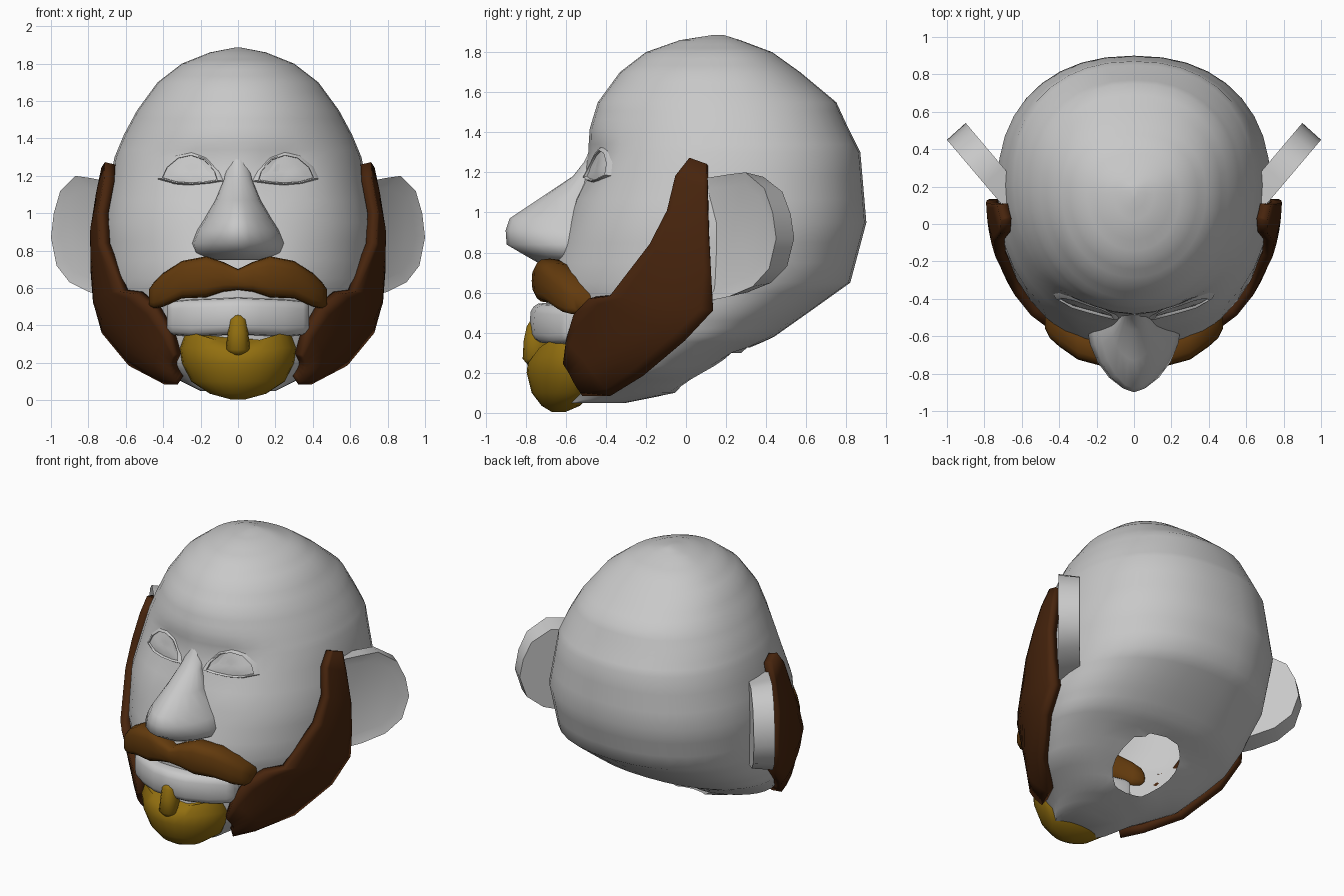
import bpy, bmesh, math

cube = bpy.data.objects.get("Cube")
if cube:
    bpy.data.objects.remove(cube, do_unlink=True)


def material(name, color):
    m = bpy.data.materials.new(name)
    m.use_nodes = True
    m.diffuse_color = (*color, 1)
    m.node_tree.nodes["Principled BSDF"].inputs["Base Color"].default_value = (*color, 1)
    return m


GREY = material("pale grey", (0.58, 0.58, 0.58))
DARK = material("dark brown", (0.064, 0.018, 0.004))
BROWN = material("chestnut brown", (0.125, 0.043, 0.004))
GOLD = material("dark gold", (0.29, 0.16, 0.005))


def finish(name, bm, mat, sharp=60, mirror=False, solid=0):
    if not solid:
        bmesh.ops.recalc_face_normals(bm, faces=bm.faces)
    me = bpy.data.meshes.new(name)
    bm.to_mesh(me)
    bm.free()
    me.materials.append(mat)
    me.shade_smooth()
    me.set_sharp_from_angle(angle=math.radians(sharp))
    ob = bpy.data.objects.new(name, me)
    bpy.context.collection.objects.link(ob)
    if solid:
        mod = ob.modifiers.new("thickness", "SOLIDIFY")
        mod.thickness, mod.offset = solid, 1
    if mirror:
        ob.modifiers.new("mirror", "MIRROR")


def loft(rings, closed=True, caps=True):
    bm = bmesh.new()
    vs = [[bm.verts.new(p) for p in r] for r in rings]
    n = len(rings[0])
    for a, b in zip(vs, vs[1:]):
        for i in range(n if closed else n - 1):
            j = (i + 1) % n
            bm.faces.new((a[i], a[j], b[j], b[i]))
    if caps:
        bm.faces.new(vs[0])
        bm.faces.new(vs[-1])
    return bm


def power(v, e):
    return math.copysign(abs(v) ** e, v)


def ring(z, w, yw, yf, yb, p, n=36):
    # horizontal section: half width w at yw, front yf, back yb
    pts = []
    for i in range(n):
        a = 2 * math.pi * i / n
        c, s = math.cos(a), math.sin(a)
        q = 2 / (2.25 if s > 0 else p)
        depth = yb - yw if s > 0 else yw - yf
        pts.append((w * power(c, q), yw + depth * power(s, q), z))
    return pts


# Head sections: z, half width, widest y, front y, back y, front roundness
HEAD = [
    (0.05, 0.20, -0.50, -0.66, -0.30, 1.6), (0.10, 0.30, -0.35, -0.70, -0.05, 1.6),
    (0.20, 0.52, -0.20, -0.72, 0.10, 1.55), (0.30, 0.61, -0.08, -0.71, 0.27, 1.6),
    (0.38, 0.67, 0.00, -0.70, 0.44, 1.65), (0.50, 0.71, 0.05, -0.70, 0.61, 1.75),
    (0.65, 0.725, 0.10, -0.69, 0.82, 2), (0.95, 0.73, 0.20, -0.59, 0.90, 2.3),
    (1.30, 0.66, 0.21, -0.49, 0.87, 2.1), (1.42, 0.61, 0.20, -0.48, 0.81, 2),
    (1.55, 0.54, 0.18, -0.44, 0.75, 2), (1.70, 0.43, 0.16, -0.33, 0.57, 2),
    (1.80, 0.30, 0.16, -0.20, 0.43, 2), (1.86, 0.15, 0.16, -0.03, 0.27, 2),
    (1.885, 0.02, 0.16, 0.13, 0.19, 2),
]


def section(z):
    for a, b in zip(HEAD, HEAD[1:]):
        if z <= b[0]:
            t = max(0, (z - a[0]) / (b[0] - a[0]))
            return [u + (v - u) * t for u, v in zip(a, b)]
    return list(HEAD[-1])


def socket(x, z):
    return 0.05 * math.exp(-((abs(x) - 0.22) / 0.14) ** 2 - ((z - 1.22) / 0.1) ** 2)


def side_x(y, z):
    _, w, yw, yf, yb, p = section(z)
    t, q = ((yw - y) / (yw - yf), p) if y < yw else ((y - yw) / (yb - yw), 2.25)
    return w * max(0, 1 - t ** q) ** (1 / q)


def front_y(x, z):
    _, w, yw, yf, _, p = section(z)
    return yw - (yw - yf) * (1 - (abs(x) / w) ** p) ** (1 / p) + socket(x, z)


heights = [a[0] + (b[0] - a[0]) * k / 3 for a, b in zip(HEAD, HEAD[1:]) for k in range(3)]
bm = loft([ring(*section(z)) for z in heights + [HEAD[-1][0]]])
for v in bm.verts:
    if v.co.y < 0:
        v.co.y += socket(v.co.x, v.co.z)


# Neck opening in the underside, its rim drawn to an oval
def oval(c):
    return math.hypot(c.x / 0.22, (c.y - 0.12) / 0.2)


hole = []
for f in bm.faces:
    c = f.calc_center_median()
    if c.z < 0.4 and oval(c) < 1:
        hole.append(f)
bmesh.ops.delete(bm, geom=hole, context="FACES")
for v in bm.verts:
    if v.is_boundary:
        r = oval(v.co)
        v.co.x /= r
        v.co.y = 0.12 + (v.co.y - 0.12) / r
finish("head", bm, GREY)

# Nose
nose = [(1.32, 0.04, -0.475), (1.25, 0.06, -0.51), (1.18, 0.075, -0.565), (1.07, 0.12, -0.73),
        (0.97, 0.18, -0.88), (0.91, 0.22, -0.90), (0.84, 0.25, -0.895),
        (0.79, 0.235, -0.81), (0.75, 0.16, -0.74)]
finish("nose", loft([ring(z, w, max(-0.56, yf + 0.05), yf, -0.35, 1.7, 20)
                     for z, w, yf in nose]), GREY)

# Eyes: an almond eyeball with a low lid rim
almond = [(0.11, 1.18), (0.125, 1.225), (0.18, 1.285), (0.25, 1.31), (0.32, 1.295),
          (0.38, 1.245), (0.405, 1.19), (0.33, 1.168), (0.25, 1.162), (0.17, 1.168)]


def eye_ring(scale, out):
    pts = []
    for x, z in almond:
        x, z = 0.258 + (x - 0.258) * scale, 1.225 + (z - 1.225) * scale
        pts.append((x, front_y(x, z) - out, z))
    return pts


finish("eyeballs", loft([eye_ring(s, o) for s, o in
                         ((1.02, 0.0), (0.7, 0.012), (0.35, 0.02), (0.05, 0.022))]),
       GREY, mirror=True)
finish("eyelids", loft([eye_ring(s, o) for s, o in
                        ((0.98, 0.0), (1.0, 0.014), (1.08, 0.014), (1.22, -0.008))],
                       caps=False), GREY, mirror=True)

# Ears: thick angled plates with a shallow cup
outline = [(0.64, 1.16), (0.8, 1.19), (0.87, 1.2), (0.95, 1.12), (0.985, 1.0), (1.0, 0.87),
           (0.97, 0.72), (0.9, 0.63), (0.8, 0.58), (0.64, 0.54)]
front = [(x, 0.45 + (x - 1) * 1.18, z) for x, z in outline]
back = [(x - 0.1, y + 0.09, 0.88 + (z - 0.88) * 0.93) for x, y, z in front]
bm = loft([front, back])
bm.faces.ensure_lookup_table()
bmesh.ops.recalc_face_normals(bm, faces=bm.faces)
bmesh.ops.inset_individual(bm, faces=[bm.faces[-2]], thickness=0.06, depth=-0.015)
finish("ears", bm, GREY, 50, mirror=True)

# Side beard: a thick strip that follows the cheek and jaw
upper = [(0.03, 1.26), (-0.04, 1.17), (-0.08, 1.0), (-0.16, 0.84), (-0.35, 0.59),
         (-0.45, 0.58), (-0.52, 0.5), (-0.555, 0.37), (-0.57, 0.25)]
lower = [(0.11, 1.23), (0.11, 1.1), (0.115, 0.9), (0.125, 0.7), (0.135, 0.52),
         (0.0, 0.38), (-0.2, 0.22), (-0.36, 0.13), (-0.5, 0.13)]
strip = []
for (ya, za), (yb, zb) in zip(lower, upper):
    row = []
    for k in range(9):
        y, z = ya + (yb - ya) * k / 8, za + (zb - za) * k / 8
        row.append((side_x(y, z) + 0.005, y, z))
    strip.append(row)
finish("side_beard", loft(strip, closed=False, caps=False), DARK, mirror=True, solid=0.058)


# Mustache and lips: tubes swept sideways, mirrored about the middle
def sweep(stations, n=16):
    full = [(-s[0], *s[1:]) for s in reversed(stations[1:])] + stations
    rings = []
    for x, y, z, hy, hz in full:
        angles = [2 * math.pi * i / n for i in range(n)]
        rings.append([(x, y + hy * power(math.cos(a), 0.65), z + hz * power(math.sin(a), 0.65))
                      for a in angles])
    return loft(rings)


finish("mustache", sweep([(0, -0.70, 0.645, 0.065, 0.055), (0.08, -0.70, 0.66, 0.07, 0.08),
                          (0.17, -0.68, 0.66, 0.08, 0.11), (0.3, -0.64, 0.645, 0.085, 0.1),
                          (0.4, -0.57, 0.59, 0.085, 0.09), (0.45, -0.53, 0.56, 0.08, 0.07),
                          (0.475, -0.51, 0.55, 0.05, 0.045)]), BROWN)
finish("lips", sweep([(0, -0.69, 0.45, 0.09, 0.1), (0.12, -0.67, 0.445, 0.09, 0.1),
                      (0.25, -0.61, 0.44, 0.085, 0.1), (0.35, -0.56, 0.44, 0.07, 0.09),
                      (0.38, -0.54, 0.445, 0.05, 0.075)]), GREY)

# Chin beard, with its top edge dipping in the middle
chin = [(0.005, 0.04, -0.64, -0.67, -0.6), (0.035, 0.15, -0.62, -0.72, -0.53),
        (0.1, 0.25, -0.56, -0.77, -0.46), (0.2, 0.3, -0.56, -0.795, -0.46),
        (0.28, 0.31, -0.57, -0.79, -0.47), (0.36, 0.28, -0.59, -0.75, -0.48)]
bm = loft([ring(*c, 1.9, 28) for c in chin])
for v in bm.verts:
    if v.co.z > 0.25:
        v.co.z -= (v.co.z - 0.2) * 0.45 * max(0, 1 - abs(v.co.x) / 0.24)
finish("chin_beard", bm, GOLD)

# Small tuft below the lip
tuft = [(0.24, 0.03, -0.79), (0.27, 0.065, -0.815), (0.36, 0.055, -0.81),
        (0.43, 0.045, -0.795), (0.455, 0.025, -0.78)]
finish("lip_tuft", loft([ring(z, w, -0.75, yf, -0.68, 2.2, 12) for z, w, yf in tuft]), GOLD)
